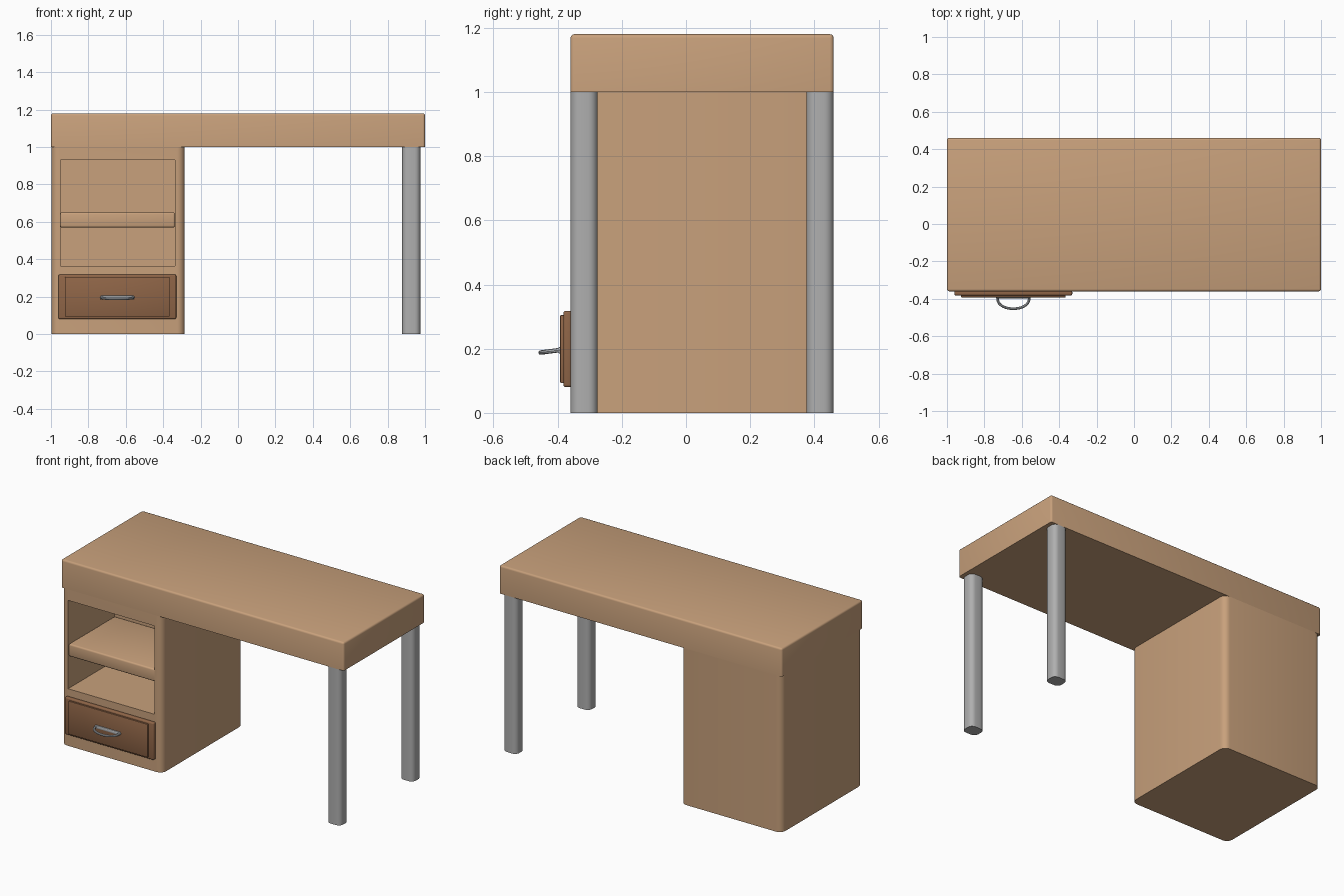
import bpy, bmesh, math

if "Cube" in bpy.data.objects:
    bpy.data.objects.remove(bpy.data.objects["Cube"])


def material(name, rgb):
    m = bpy.data.materials.new(name)
    m.diffuse_color = (*rgb, 1)
    m.use_nodes = True
    m.node_tree.nodes["Principled BSDF"].inputs["Base Color"].default_value = m.diffuse_color
    return m


wood = material("light wood", (0.58, 0.355, 0.2))
dark_wood = material("dark wood", (0.275, 0.13, 0.063))
leg_metal = material("leg metal", (0.43, 0.43, 0.43))
handle_metal = material("handle metal", (0.5, 0.52, 0.54))


def smooth(ob):
    bpy.ops.object.select_all(action='DESELECT')
    bpy.context.view_layer.objects.active = ob
    ob.select_set(True)
    bpy.ops.object.shade_smooth_by_angle(angle=math.radians(35))


def box(name, x, y, z, mat, bevel=0, segs=3, pick=None):
    """Box from ranges; pick chooses which edges are rounded."""
    bm = bmesh.new()
    bmesh.ops.create_cube(bm, size=1)
    for v in bm.verts:
        v.co = [r[0] + (c + 0.5) * (r[1] - r[0]) for c, r in zip(v.co, (x, y, z))]
    if bevel:
        edges = [e for e in bm.edges if pick is None or pick(*[v.co for v in e.verts])]
        bmesh.ops.bevel(bm, geom=edges, offset=bevel, segments=segs, profile=0.5, affect='EDGES')
    me = bpy.data.meshes.new(name)
    bm.to_mesh(me)
    bm.free()
    ob = bpy.data.objects.new(name, me)
    bpy.context.collection.objects.link(ob)
    me.materials.append(mat)
    smooth(ob)
    return ob


def upright(a, b):
    return abs(a.z - b.z) > 0.01


FRONT, BACK = -0.36, 0.46

# Desktop, rounded everywhere except the underside
box("desktop", (-1, 1), (FRONT, BACK), (1.0, 1.18), wood, 0.012, 3,
    lambda a, b: max(a.z, b.z) > 1.1)

# Cabinet with an open shelf compartment
cabinet = box("cabinet", (-0.998, -0.285), (FRONT, BACK), (0, 1.0), wood, 0.04, 5, upright)
cutter = box("compartment_cutter", (-0.95, -0.338), (-0.5, 0.11), (0.365, 0.93), wood)
cutter.hide_render = True
cut = cabinet.modifiers.new("compartment", 'BOOLEAN')
cut.object = cutter
cut.operation = 'DIFFERENCE'
cut.solver = 'EXACT'
bpy.context.view_layer.objects.active = cabinet
bpy.ops.object.modifier_apply(modifier=cut.name)
bpy.data.objects.remove(cutter)
smooth(cabinet)

# Shelf
box("shelf", (-0.951, -0.337), (-0.355, 0.11), (0.57, 0.65), wood, 0.01, 3)

# Drawer front with raised panel
box("drawer_front", (-0.96, -0.33), (-0.382, FRONT + 0.005), (0.08, 0.318), dark_wood, 0.008, 3)
box("drawer_panel", (-0.925, -0.365), (-0.392, -0.375), (0.093, 0.305), dark_wood, 0.003, 2)

# Drawer handle: back bar and drooping half loop
box("handle_bar", (-0.735, -0.555), (-0.398, -0.388), (0.185, 0.205), handle_metal, 0.004, 2)
curve = bpy.data.curves.new("handle_loop", 'CURVE')
curve.dimensions = '3D'
curve.bevel_depth = 0.007
curve.bevel_resolution = 2
curve.use_fill_caps = True
path = curve.splines.new('POLY')
N = 20
path.points.add(N)
for i, p in enumerate(path.points):
    a = math.pi * i / N
    s = math.sin(a) ** 0.8 if 0 < i < N else 0
    p.co = (-0.645 - 0.085 * math.cos(a), -0.392 - 0.061 * s, 0.196 - 0.008 * s, 1)
loop = bpy.data.objects.new("handle_loop", curve)
bpy.context.collection.objects.link(loop)
curve.materials.append(handle_metal)
bpy.ops.object.select_all(action='DESELECT')
bpy.context.view_layer.objects.active = loop
loop.select_set(True)
bpy.ops.object.convert(target='MESH')
smooth(bpy.context.object)

# Legs
for name, y in (("front_leg", (FRONT, -0.275)), ("back_leg", (0.375, BACK))):
    box(name, (0.878, 0.975), y, (0, 1.0), leg_metal, 0.03, 5, upright)
